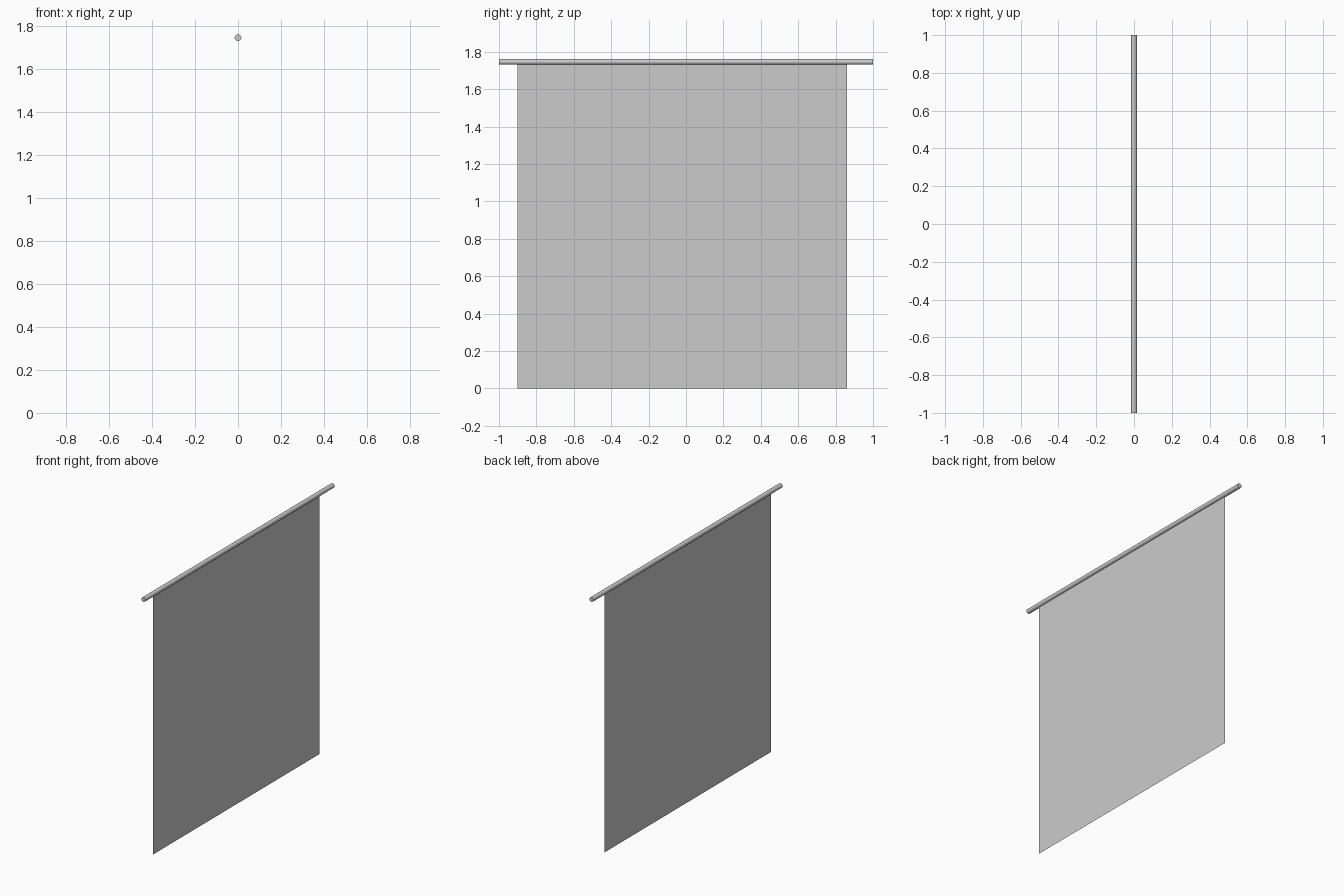
import bpy
from math import pi

if "Cube" in bpy.data.objects:
    bpy.data.objects.remove(bpy.data.objects["Cube"])

ROD_Z, ROD_R = 1.746, 0.0155

# Hanging rod along y
bpy.ops.mesh.primitive_cylinder_add(vertices=24, radius=ROD_R, depth=2.0,
                                    location=(0, 0, ROD_Z), rotation=(pi / 2, 0, 0))
rod = bpy.context.object
rod.name = "hanging_rod"
bpy.ops.object.shade_smooth_by_angle()

# Thin flat cloth sheet, slightly off centre, running up into the rod
y0, y1, top = -0.90, 0.86, ROD_Z
mesh = bpy.data.meshes.new("cloth_sheet")
mesh.from_pydata([(0, y0, 0), (0, y1, 0), (0, y1, top), (0, y0, top)], [], [(0, 1, 2, 3)])
sheet = bpy.data.objects.new("cloth_sheet", mesh)
bpy.context.collection.objects.link(sheet)
